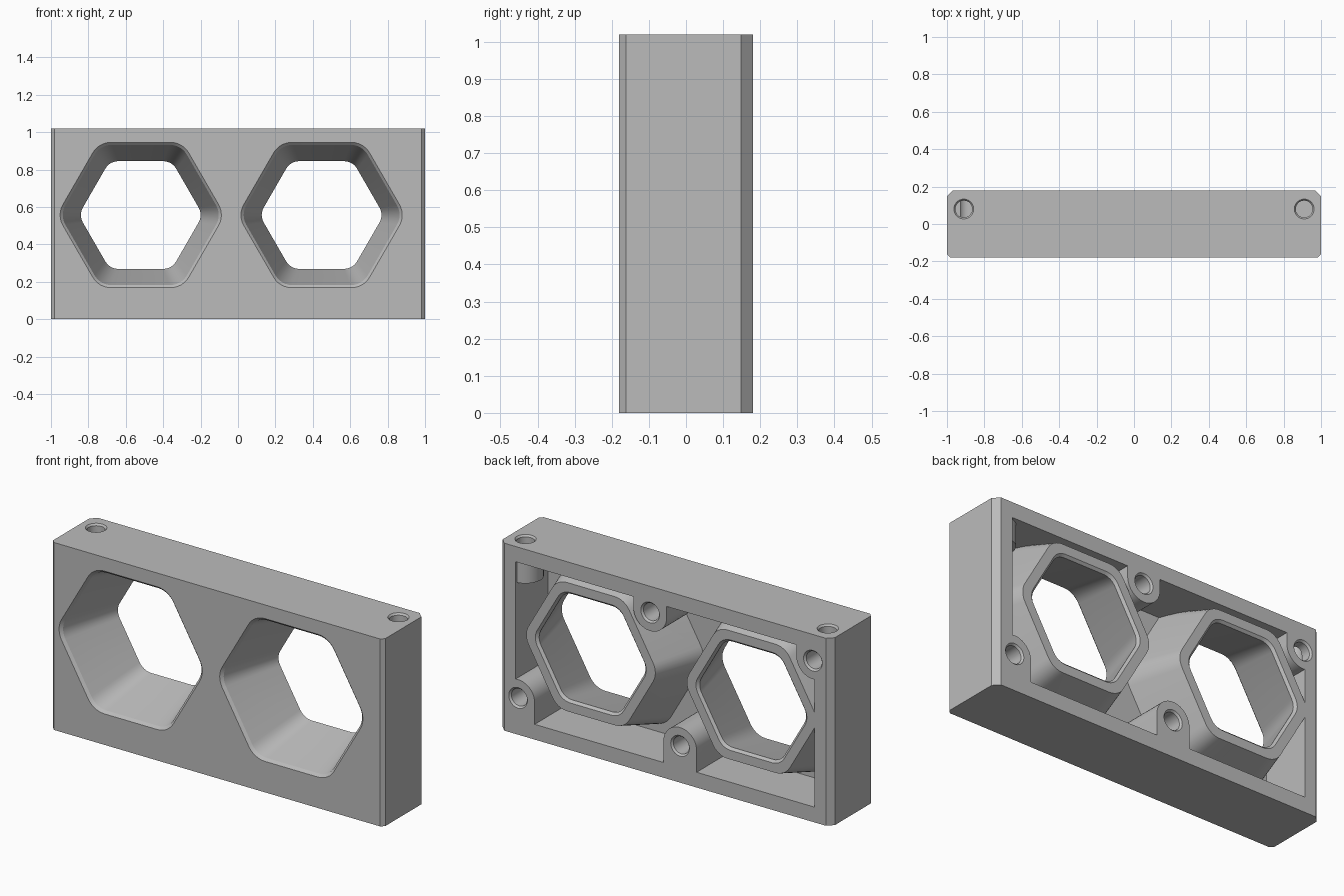
import bpy
import bmesh
from math import cos, sin, pi, radians
from mathutils import Vector

if "Cube" in bpy.data.objects:
    bpy.data.objects.remove(bpy.data.objects["Cube"], do_unlink=True)

HEIGHT, BACK, MID_Z = 1.02, 0.18, 0.557
TUNNELS = (-0.52, 0.447)

grey = bpy.data.materials.new("plain grey")
grey.use_nodes = True
grey.diffuse_color = (0.5, 0.5, 0.5, 1)
grey.node_tree.nodes["Principled BSDF"].inputs["Base Color"].default_value = (0.5, 0.5, 0.5, 1)


def loft(name, rings):
    """Closed solid through matching rings of points."""
    bm = bmesh.new()
    loops = [[bm.verts.new(p) for p in ring] for ring in rings]
    n = len(loops[0])
    for a, b in zip(loops, loops[1:]):
        for i in range(n):
            j = (i + 1) % n
            bm.faces.new((a[i], a[j], b[j], b[i]))
    bm.faces.new(loops[0])
    bm.faces.new(loops[-1])
    bmesh.ops.recalc_face_normals(bm, faces=bm.faces[:])
    mesh = bpy.data.meshes.new(name)
    bm.to_mesh(mesh)
    bm.free()
    mesh.materials.append(grey)
    ob = bpy.data.objects.new(name, mesh)
    bpy.context.collection.objects.link(ob)
    return ob


def block(name, low, high):
    (x0, y0, z0), (x1, y1, z1) = low, high
    corners = ((x0, y0), (x1, y0), (x1, y1), (x0, y1))
    return loft(name, [[(x, y, z) for x, y in corners] for z in (z0, z1)])


def hexagon(x, y, apothem, radius):
    """Rounded hexagon across the y axis, corners to the sides."""
    ring, steps = [], 6
    reach = (apothem - radius) / cos(pi / 6)
    for k in range(6):
        for s in range(steps + 1):
            turn = k * pi / 3 - pi / 6 + s * pi / 3 / steps
            ring.append((x + reach * cos(k * pi / 3) + radius * cos(turn), y,
                         MID_Z + reach * sin(k * pi / 3) + radius * sin(turn)))
    return ring


def rod(name, centre, axis, stations, sides=40):
    """Round solid; stations are (distance along axis, radius)."""
    centre, axis = Vector(centre), Vector(axis)
    u = axis.orthogonal().normalized()
    v = axis.cross(u)
    return loft(name, [[centre + axis * d + r * (cos(2 * pi * i / sides) * u + sin(2 * pi * i / sides) * v)
                        for i in range(sides)] for d, r in stations])


def combine(target, tool, operation):
    mod = target.modifiers.new(tool.name, "BOOLEAN")
    mod.operation = operation
    mod.solver = "EXACT"
    mod.object = tool
    bpy.context.view_layer.objects.active = target
    bpy.ops.object.modifier_apply(modifier=mod.name)
    bpy.data.objects.remove(tool, do_unlink=True)


# Outer case with chamfered upright corners
front_c, back_c = 0.018, 0.032
half = [(1 - front_c, -BACK), (1, -BACK + front_c), (1, BACK - back_c), (1 - back_c, BACK)]
outline = half + [(-x, y) for x, y in reversed(half)]
case = loft("hex_window_case", [[(x, y, z) for x, y in outline] for z in (0, HEIGHT)])

# Rear hollow, leaving tubes and bosses standing
hollow = block("rear_hollow", (-0.9, -0.1, 0.083), (0.9, 0.3, 0.937))
for x in TUNNELS:
    tube = loft("tube_wall", [hexagon(x, -0.2, 0.465, 0.13),
                              hexagon(x, BACK, 0.35, 0.1),
                              ])
    combine(hollow, tube, "DIFFERENCE")

# Rear screw bosses, each joined to the nearer wall
screws = [(0.09, 0.877), (-0.89, 0.877), (-0.09, 0.2), (0.885, 0.2)]
for x, z in screws:
    wall = 1.0 if z > HEIGHT / 2 else 0.02
    combine(hollow, rod("screw_boss", (x, 0, z), (0, 1, 0), [(-0.2, 0.1), (BACK, 0.1)]), "DIFFERENCE")
    rib = block("boss_rib", (x - 0.1, -0.21, min(z, wall)), (x + 0.1, BACK, max(z, wall)))
    combine(hollow, rib, "DIFFERENCE")

# Hanging bosses below the top holes
for x in (-0.91, 0.91):
    combine(hollow, rod("top_boss", (x, 0.08, 0), (0, 0, 1), [(0.82, 0.09), (1.0, 0.09)]), "DIFFERENCE")

combine(case, hollow, "DIFFERENCE")

# Tapered hexagonal tunnels with bevelled lips
for x in TUNNELS:
    tunnel = loft("tunnel", [hexagon(x, -0.195, 0.403, 0.12), hexagon(x, -0.166, 0.375, 0.105),
                             hexagon(x, 0.167, 0.288, 0.08), hexagon(x, 0.195, 0.315, 0.09)])
    combine(case, tunnel, "DIFFERENCE")

# Blind screw holes with countersinks, at the rear and on top
for x, z in screws:
    hole = rod("screw_hole", (x, BACK, z), (0, 1, 0), [(-0.22, 0.047), (-0.01, 0.047), (0.01, 0.065)])
    combine(case, hole, "DIFFERENCE")
for x in (-0.91, 0.91):
    hole = rod("top_hole", (x, 0.08, HEIGHT), (0, 0, 1), [(-0.17, 0.045), (-0.01, 0.045), (0.01, 0.061)])
    combine(case, hole, "DIFFERENCE")

# Smooth rounded corners, crisp edges
bpy.ops.object.select_all(action="DESELECT")
case.select_set(True)
bpy.context.view_layer.objects.active = case
bpy.ops.object.shade_smooth_by_angle(angle=radians(25))
